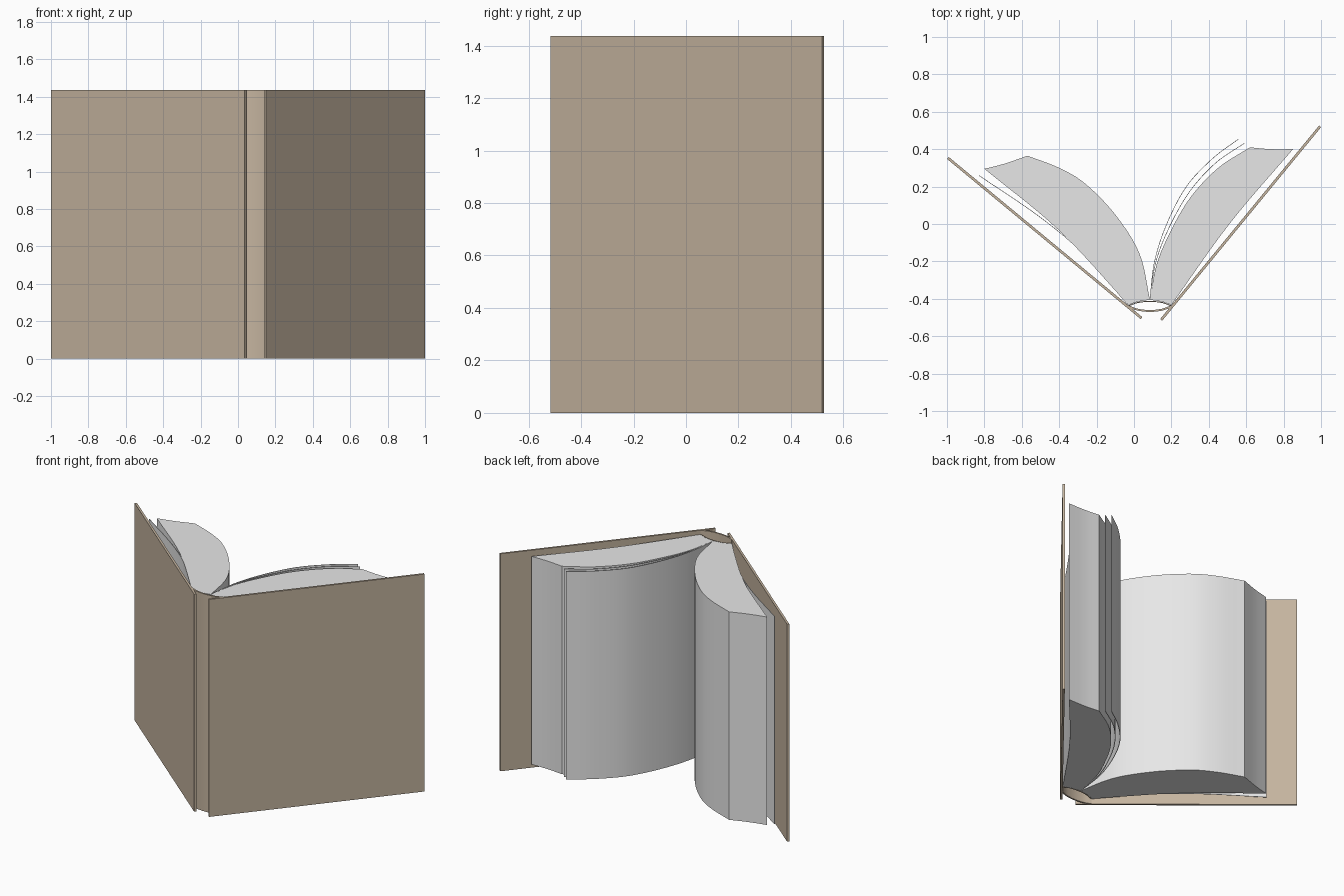
import bpy, bmesh, math
from mathutils import Vector

cube = bpy.data.objects.get("Cube")
if cube:
    bpy.data.objects.remove(cube, do_unlink=True)


def material(name, color):
    mat = bpy.data.materials.new(name)
    mat.use_nodes = True
    mat.diffuse_color = color
    mat.node_tree.nodes["Principled BSDF"].inputs["Base Color"].default_value = color
    return mat


brown = material("cover brown", (0.56, 0.46, 0.35, 1))
paper = material("page white", (0.8, 0.8, 0.8, 1))

COVER_Z = (0.0, 1.437)
PAGE_Z = (0.035, 1.41)


def smooth_path(points, steps=6):
    """Smooth curve passing through every given point."""
    p = [Vector(q) for q in points]
    p = [2 * p[0] - p[1]] + p + [2 * p[-1] - p[-2]]
    out = []
    for a, b, c, d in zip(p, p[1:], p[2:], p[3:]):
        for i in range(steps):
            t = i / steps
            out.append(0.5 * (2 * b + (c - a) * t + (2 * a - 5 * b + 4 * c - d) * t ** 2
                              + (3 * b - a - 3 * c + d) * t ** 3))
    return out + [p[-2]]


def extrude(name, outline, z_range, mat, thickness=None):
    """Upright solid from a closed outline, or a thin sheet from an open one."""
    bm = bmesh.new()
    low, high = [[bm.verts.new((q[0], q[1], z)) for q in outline] for z in z_range]
    count = len(outline)
    for i in range(count - 1 if thickness else count):
        j = (i + 1) % count
        bm.faces.new((low[i], low[j], high[j], high[i]))
    if not thickness:
        bm.faces.new(low)
        bm.faces.new(high)
    bmesh.ops.recalc_face_normals(bm, faces=bm.faces)
    mesh = bpy.data.meshes.new(name)
    bm.to_mesh(mesh)
    bm.free()
    mesh.materials.append(mat)
    obj = bpy.data.objects.new(name, mesh)
    bpy.context.collection.objects.link(obj)
    bpy.ops.object.select_all(action='DESELECT')
    obj.select_set(True)
    bpy.context.view_layer.objects.active = obj
    if thickness:
        mod = obj.modifiers.new("thickness", 'SOLIDIFY')
        mod.thickness = thickness
        mod.offset = 0
        bpy.ops.object.modifier_apply(modifier=mod.name)
    bpy.ops.object.shade_smooth_by_angle(angle=math.radians(30))
    return obj


# Cover boards and the curved spine
extrude("right_cover", [(-0.995, 0.353), (0.04, -0.503)], COVER_Z, brown, 0.014)
extrude("left_cover", [(0.145, -0.513), (0.995, 0.522)], COVER_Z, brown, 0.014)
extrude("spine", smooth_path([(-0.03, -0.44), (0.02, -0.458), (0.085, -0.465),
                              (0.15, -0.458), (0.2, -0.44)]), COVER_Z, brown, 0.01)
extrude("spine_lining", smooth_path([(-0.03, -0.438), (0.02, -0.42), (0.085, -0.414),
                                     (0.15, -0.42), (0.2, -0.438)]), PAGE_Z, brown, 0.005)

# Page blocks: curved open page, fore edge, outer page, bound edge
gutter = (0.085, -0.405)
right_block = (smooth_path([gutter, (0.03, -0.16), (-0.1, 0.05), (-0.26, 0.215),
                            (-0.4, 0.3), (-0.57, 0.365)])
               + smooth_path([(-0.57, 0.365), (-0.69, 0.323), (-0.8, 0.295)], 3)[1:]
               + smooth_path([(-0.8, 0.295), (-0.4, -0.035), (-0.03, -0.433)])[1:]
               + [(0.02, -0.415)])
left_block = (smooth_path([gutter, (0.12, -0.22), (0.19, -0.05), (0.3, 0.14),
                           (0.45, 0.3), (0.62, 0.41)])
              + smooth_path([(0.62, 0.41), (0.73, 0.4), (0.85, 0.4)], 3)[1:]
              + smooth_path([(0.85, 0.4), (0.51, 0.0), (0.2, -0.433)])[1:]
              + [(0.15, -0.415)])
extrude("right_page_block", right_block, PAGE_Z, paper)
extrude("left_page_block", left_block, PAGE_Z, paper)

# Loose leaves
extrude("inner_leaf", smooth_path([gutter, (0.115, -0.21), (0.185, -0.025), (0.295, 0.17),
                                   (0.435, 0.325), (0.59, 0.432)]), PAGE_Z, paper, 0.003)
extrude("outer_leaf", smooth_path([gutter, (0.11, -0.2), (0.175, 0.0), (0.28, 0.2),
                                   (0.42, 0.35), (0.56, 0.455)]), PAGE_Z, paper, 0.003)
extrude("end_leaf", smooth_path([(-0.03, -0.436), (-0.26, -0.17), (-0.5, 0.035),
                                 (-0.83, 0.26)]), PAGE_Z, paper, 0.003)
